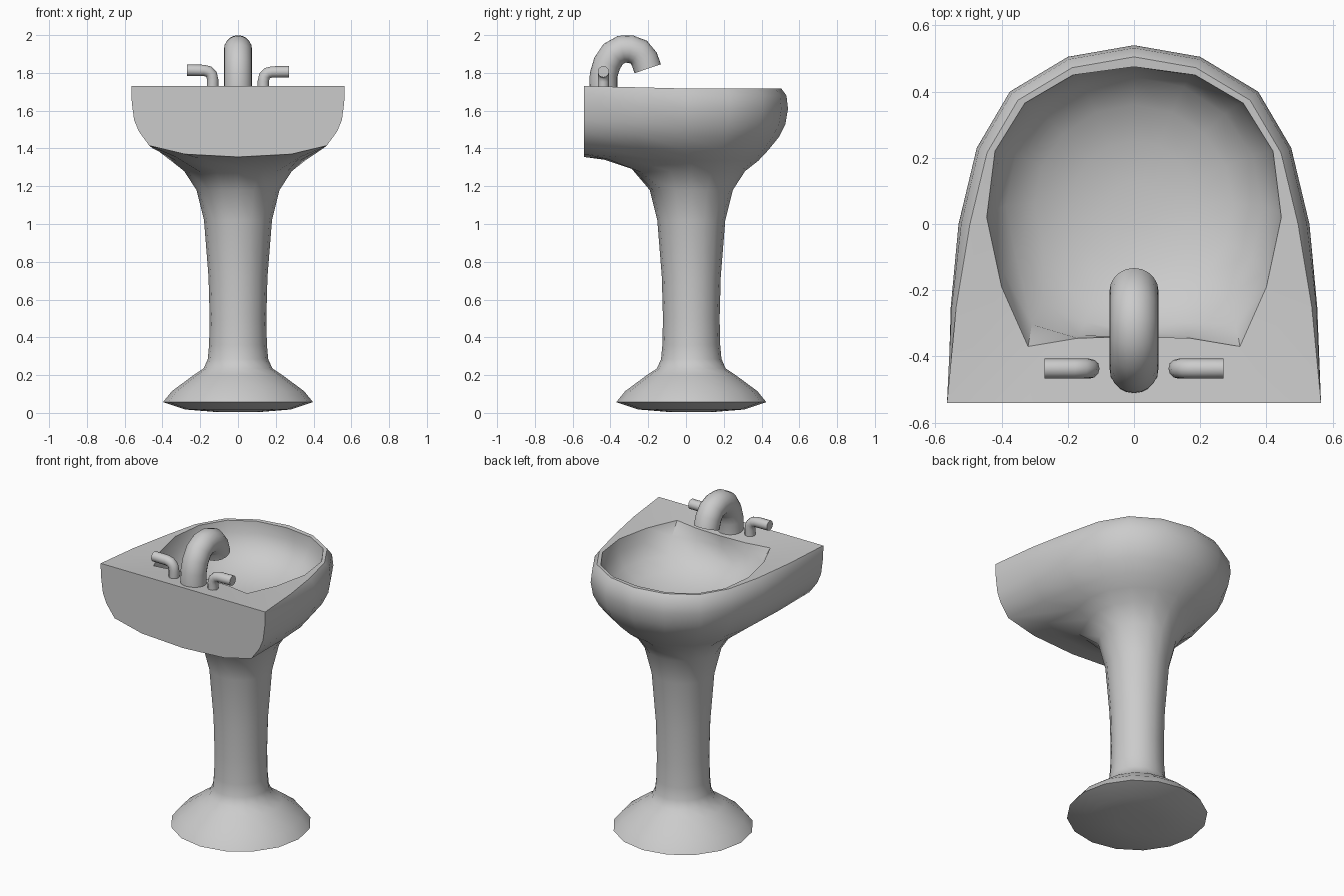
import bpy, bmesh
from math import sin, cos, pi
from mathutils import Vector

if "Cube" in bpy.data.objects:
    bpy.data.objects.remove(bpy.data.objects["Cube"])


def loft(name, rings, angle=50):
    """Skin a stack of closed rings, cap both ends."""
    bm = bmesh.new()
    loops = [[bm.verts.new(p) for p in r] for r in rings]
    n = len(rings[0])
    for a, b in zip(loops, loops[1:]):
        for i in range(n):
            j = (i + 1) % n
            bm.faces.new((a[i], a[j], b[j], b[i]))
    bm.faces.new(loops[0])
    bm.faces.new(loops[-1])
    bmesh.ops.recalc_face_normals(bm, faces=bm.faces)
    me = bpy.data.meshes.new(name)
    bm.to_mesh(me)
    bm.free()
    ob = bpy.data.objects.new(name, me)
    bpy.context.collection.objects.link(ob)
    bpy.ops.object.select_all(action='DESELECT')
    ob.select_set(True)
    bpy.context.view_layer.objects.active = ob
    bpy.ops.object.shade_smooth_by_angle(angle=angle * pi / 180)
    return ob


def circle(r, z, cy=0.028):
    return [(r * sin(k * pi / 8), cy + r * cos(k * pi / 8), z) for k in range(16)]


def mirrored(half):
    """Nine points from the rounded end to the wall, mirrored to a 16 point ring."""
    return half + [(-x, y, z) for x, y, z in half[-2:0:-1]]


def tube(name, path, radius, normal, sides=16):
    pts = [Vector(p) for p in path]
    normal = Vector(normal)
    rings = []
    for i, p in enumerate(pts):
        t = (pts[min(i + 1, len(pts) - 1)] - pts[max(i - 1, 0)]).normalized()
        u = normal.cross(t)
        rings.append([p + radius * (cos(a) * normal + sin(a) * u)
                      for a in (2 * pi * k / sides for k in range(sides))])
    return loft(name, rings)


# pedestal: (radius, height) from the foot up to the flare
profile = [(0.12, 0.005), (0.28, 0.018), (0.397, 0.057), (0.35, 0.115), (0.235, 0.2),
           (0.182, 0.235), (0.16, 0.285), (0.153, 0.36), (0.15, 0.5), (0.156, 0.72),
           (0.18, 1.02), (0.22, 1.18)]
rings = [circle(r, z) for r, z in profile]
# flare: the wall side stretches back under the basin
for r, z, back in ((.285, 1.28, ((.2, -.24, 1.275), (.12, -.28, 1.29), (0, -.29, 1.295))),
                   (.355, 1.335, ((.33, -.36, 1.355), (.2, -.42, 1.345), (0, -.43, 1.34)))):
    rings.append(mirrored(circle(r, z)[:6] + list(back)))

# basin shell: D-shaped outline, front scale, heights and flat wall edge
outline = [(0, .54), (.2, .505), (.375, .4), (.475, .23), (.53, 0), (.555, -.25)]


def shell(scale, z, corner_x, corner_z, mid_z, back_z):
    w = corner_x / 0.565
    half = [(x * scale, y * scale, z) for x, y in outline[:5]]
    half.append((.555 * (scale + w) / 2, -.25, (z + corner_z) / 2))
    half += [(corner_x, -.54, corner_z), (corner_x * .6, -.54, mid_z), (0, -.54, back_z)]
    return mirrored(half)


rings += [shell(.805, 1.39, .47, 1.415, 1.37, 1.355),
          shell(.91, 1.46, .525, 1.49, 1.45, 1.44),
          shell(.975, 1.53, .55, 1.55, 1.54, 1.53),
          shell(1.0, 1.61, .562, 1.64, 1.63, 1.63),
          shell(.985, 1.68, .565, 1.70, 1.70, 1.70),
          shell(.935, 1.717, .565, 1.73, 1.73, 1.73)]

# bowl opening and hollow
lip = [(0, .475), (.185, .45), (.33, .365), (.42, .22), (.445, .02), (.4, -.19),
       (.32, -.37), (.17, -.345), (0, -.34)]
rings.append(mirrored([(x, y, 1.715) for x, y in lip]))
for blend, r, z in ((.5, .42, 1.645), (.9, .38, 1.565), (1, .30, 1.505),
                    (1, .19, 1.465), (1, .07, 1.45)):
    half = []
    for (x, y), (cx, cy, _) in zip(lip, circle(r, z, .06)):
        half.append((x + (cx - x) * blend, y + (cy - y) * blend, z))
    rings.append(mirrored(half))
loft("basin_and_pedestal", rings)

# spout
tube("spout", [(0, y, z) for y, z in (
    (-.437, 1.72), (-.436, 1.79), (-.418, 1.85), (-.385, 1.9), (-.34, 1.925),
    (-.295, 1.926), (-.25, 1.91), (-.22, 1.872), (-.203, 1.822))],
    .074, (1, 0, 0), 20)

# tap handles
for side, name, lift in ((-1, "left_tap_handle", .008), (1, "right_tap_handle", 0)):
    tube(name, [(side * x, -.437, z + lift) for x, z in (
        (.134, 1.715), (.134, 1.755), (.14, 1.783), (.156, 1.799), (.18, 1.805), (.27, 1.806))],
        .03, (0, 1, 0), 12)
